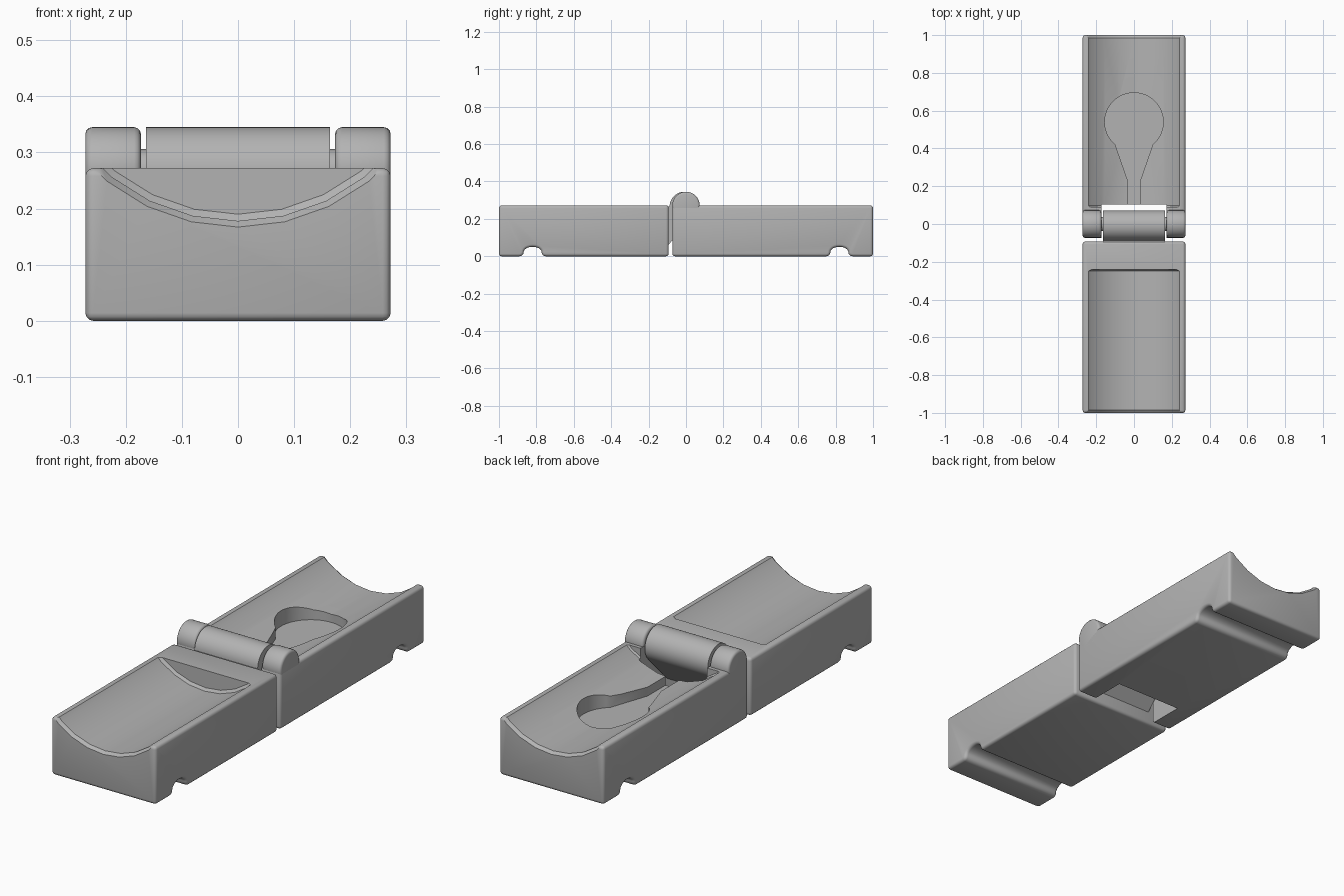
import bpy, bmesh, math

cube = bpy.data.objects.get("Cube")
if cube:
    bpy.data.objects.remove(cube, do_unlink=True)

grey = bpy.data.materials.new("plain_grey")
grey.use_nodes = True
colour = (0.45, 0.45, 0.45, 1)
grey.diffuse_color = colour
grey.node_tree.nodes["Principled BSDF"].inputs["Base Color"].default_value = colour

HALF = 0.272      # half width of the body
TOP = 0.272       # height of the body


def arc(cu, cv, r, a0, a1, n, squash=1.0):
    """Points on an arc, angles in degrees."""
    angles = [math.radians(a0 + (a1 - a0) * i / n) for i in range(n + 1)]
    return [(cu + r * math.cos(a), cv + r * squash * math.sin(a)) for a in angles]


def loft(name, rings):
    """Closed solid through rings of equal point count."""
    bm = bmesh.new()
    loops = [[bm.verts.new(p) for p in ring] for ring in rings]
    n = len(loops[0])
    for a, b in zip(loops, loops[1:]):
        for i in range(n):
            j = (i + 1) % n
            bm.faces.new((a[i], a[j], b[j], b[i]))
    bm.faces.new(loops[0][::-1])
    bm.faces.new(loops[-1])
    bmesh.ops.recalc_face_normals(bm, faces=bm.faces)
    mesh = bpy.data.meshes.new(name)
    bm.to_mesh(mesh)
    bm.free()
    obj = bpy.data.objects.new(name, mesh)
    bpy.context.collection.objects.link(obj)
    mesh.materials.append(grey)
    return obj


def prism_x(name, profile, x0, x1):
    return loft(name, [[(x, u, v) for u, v in profile] for x in (x0, x1)])


def prism_z(name, profile, z0, z1):
    return loft(name, [[(u, v, z) for u, v in profile] for z in (z0, z1)])


def activate(obj):
    bpy.ops.object.select_all(action='DESELECT')
    obj.select_set(True)
    bpy.context.view_layer.objects.active = obj


def bevel(obj, width):
    activate(obj)
    mod = obj.modifiers.new("rounding", 'BEVEL')
    mod.width = width
    mod.segments = 3
    mod.limit_method = 'ANGLE'
    mod.angle_limit = math.radians(40)
    mod.use_clamp_overlap = False
    bpy.ops.object.modifier_apply(modifier=mod.name)


def cut(obj, cutter):
    activate(obj)
    mod = obj.modifiers.new("cut", 'BOOLEAN')
    mod.operation = 'DIFFERENCE'
    mod.solver = 'EXACT'
    mod.object = cutter
    bpy.ops.object.modifier_apply(modifier=mod.name)
    bpy.data.objects.remove(cutter, do_unlink=True)


def smooth(obj):
    activate(obj)
    bpy.ops.object.shade_smooth_by_angle(angle=math.radians(35))


def body(name, y0, y1, groove):
    """Long block with a flared finger groove across its underside."""
    f = 0.022
    bottom = (arc(groove - 0.07, f, f, -90, 0, 4)
              + arc(groove, f, 0.048, 180, 0, 12, 0.6)[1:-1]
              + arc(groove + 0.07, f, f, 180, 270, 4))
    obj = prism_x(name, [(y0, 0)] + bottom + [(y1, 0), (y1, TOP), (y0, TOP)],
                  -HALF, HALF)
    bevel(obj, 0.014)
    return obj


def trough(stations):
    """Round cutter along y; each station is (y, radius)."""
    return loft("trough_cutter",
                [[(u, y, v) for u, v in arc(0, 0.541, r, -90, 270 - 360 / 28, 27)]
                 for y, r in stations])


R = 0.363
# Front half with its trough
front = body("front_body", -1, -0.093, -0.82)
cut(front, trough([(-1.02, R + 0.03), (-1, R + 0.011), (-0.985, R),
                   (-0.25, R), (-0.24, R - 0.012)]))

# Back half with trough, hinge notch and keyhole pocket
back = body("back_body", -0.073, 1, 0.82)
cut(back, trough([(0.09, R - 0.006), (0.097, R), (0.985, R),
                  (1, R + 0.011), (1.02, R + 0.03)]))
N = 0.173
cut(back, prism_z("notch_cutter", [(-N, -0.2), (N, -0.2), (N, 0.102), (-N, 0.102)],
                  -0.1, 0.5))
keyhole = ([(-0.035, 0.05), (0.035, 0.05), (0.035, 0.235)]
           + arc(0, 0.54, 0.155, -50, 230, 40) + [(-0.035, 0.235)])
cut(back, prism_z("keyhole_cutter", keyhole, 0.14, 0.5))

# Middle hinge knuckle with its sloping arm on the front half
arm = ([(-0.1, 0.056), (-0.1, 0.265)]
       + arc(-0.008, 0.265, 0.08, 180, -45, 30))
knuckle = prism_x("middle_knuckle", arm, -0.164, 0.164)

# Outer knuckles and hinge pins
parts = [front, back, knuckle]
for side, label in ((-1, "right"), (1, "left")):
    outer = prism_x(label + "_knuckle", arc(0, 0.272, 0.073, 0, 352.5, 47),
                    side * N, side * HALF)
    bevel(outer, 0.012)
    pin = prism_x(label + "_hinge_pin", arc(0, 0.268, 0.038, 0, 345, 23),
                  side * 0.15, side * 0.19)
    parts += [outer, pin]

for part in parts:
    smooth(part)
